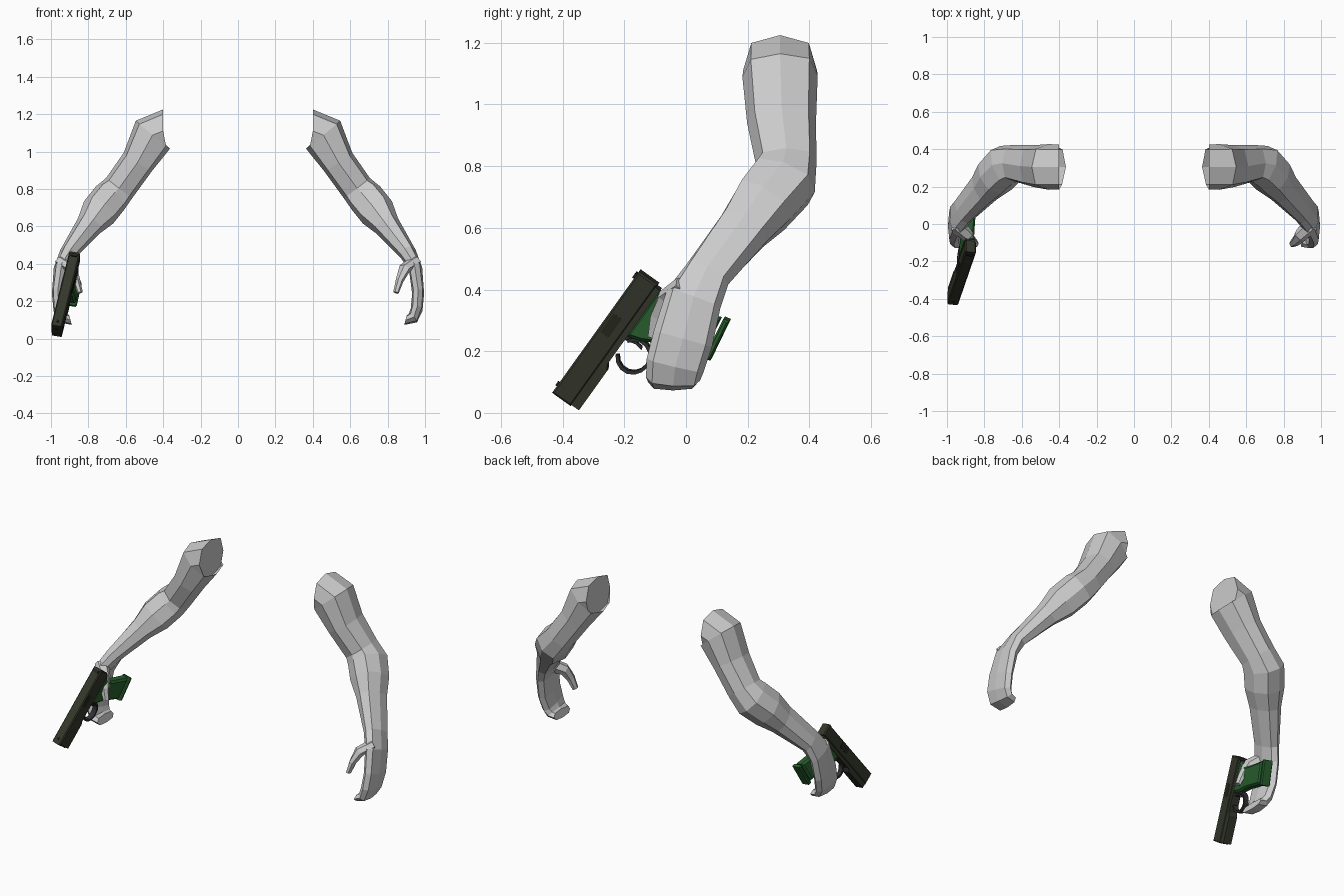
import bpy, bmesh, math
from mathutils import Vector, Matrix

if "Cube" in bpy.data.objects:
    bpy.data.objects.remove(bpy.data.objects["Cube"])


def material(name, rgb):
    m = bpy.data.materials.new(name)
    m.diffuse_color = (*rgb, 1)
    m.use_nodes = True
    m.node_tree.nodes["Principled BSDF"].inputs["Base Color"].default_value = m.diffuse_color
    return m


SKIN = material("pale_grey", (0.6, 0.6, 0.6))
SLIDE = material("dark_olive", (0.034, 0.038, 0.024))
PORT = material("black_olive", (0.018, 0.02, 0.013))
GREEN = material("grip_green", (0.022, 0.12, 0.028))
STEEL = material("dark_steel", (0.03, 0.03, 0.035))


def finish(bm, name, mat):
    bmesh.ops.recalc_face_normals(bm, faces=bm.faces)
    me = bpy.data.meshes.new(name)
    bm.to_mesh(me)
    bm.free()
    me.materials.append(mat)
    ob = bpy.data.objects.new(name, me)
    bpy.context.collection.objects.link(ob)
    return ob


def loft(name, rings, side, first=None, last=None, n=8):
    """Tube through rings of (x, y, z, thickness, width), mirrored by side."""
    bm = bmesh.new()
    pts = [Vector(r[:3]) for r in rings]
    prev = None
    for i, r in enumerate(rings):
        t = (pts[min(i + 1, len(pts) - 1)] - pts[max(i - 1, 0)]).normalized()
        if i == 0 and first:
            t = Vector(first).normalized()
        if i == len(rings) - 1 and last:
            t = Vector(last).normalized()
        y = Vector((0, 1, 0))
        b = (y - t * y.dot(t)).normalized()
        a = t.cross(b)
        ring = []
        for k in range(n):
            ang = 2 * math.pi * k / n
            grow = 1.1 if k % 2 else 1.0
            p = pts[i] + (a * r[3] * math.cos(ang) + b * r[4] * math.sin(ang)) * grow
            ring.append(bm.verts.new((p.x * side, p.y, p.z)))
        if prev:
            for k in range(n):
                j = (k + 1) % n
                bm.faces.new((prev[k], prev[j], ring[j], ring[k]))
        else:
            bm.faces.new(ring)
        prev = ring
    bm.faces.new(prev)
    return finish(bm, name, SKIN)


# Arm from shoulder cut through elbow and wrist to curled fingers
ARM = [
    (0.40, 0.305, 1.11, 0.115, 0.120),
    (0.455, 0.305, 1.09, 0.118, 0.122),
    (0.535, 0.310, 0.945, 0.090, 0.112),
    (0.635, 0.325, 0.805, 0.088, 0.098),
    (0.685, 0.315, 0.750, 0.098, 0.112),
    (0.745, 0.250, 0.675, 0.098, 0.105),
    (0.800, 0.190, 0.600, 0.070, 0.090),
    (0.912, 0.070, 0.450, 0.045, 0.078),
    (0.950, 0.025, 0.370, 0.036, 0.092),
    (0.963, -0.010, 0.240, 0.032, 0.098),
    (0.955, -0.035, 0.155, 0.032, 0.095),
    (0.935, -0.042, 0.110, 0.032, 0.088),
    (0.895, -0.042, 0.098, 0.026, 0.080),
]
THUMB = [
    (0.945, 0.000, 0.410, 0.030, 0.045),
    (0.890, -0.060, 0.370, 0.030, 0.036),
    (0.865, -0.090, 0.310, 0.020, 0.028),
    (0.845, -0.105, 0.245, 0.014, 0.020),
]
for side, label in ((1, "plain"), (-1, "armed")):
    loft(label + "_arm", ARM, side, (1, 0, 0), (-1, 0, 0.25))
    loft(label + "_thumb", THUMB, side, n=6)

# Pistol frame: l runs to the muzzle, h towards the grip end, s sideways
L = Vector((-0.197, -0.571, -0.797)).normalized()
H = Vector((0, 0.813, -0.582))
H = (H - L * H.dot(L)).normalized()
S = L.cross(H)
GUN = Matrix((L, H, S)).transposed().to_4x4()
GUN.translation = (-0.873, -0.15, 0.462)


def plate(name, profile, width, mat, bevel=0.0, offset=0.0):
    """Extrude an (l, h) outline to a slab centred on the pistol."""
    bm = bmesh.new()
    f = bm.faces.new([bm.verts.new((l, h, offset - width / 2)) for l, h in profile])
    ext = bmesh.ops.extrude_face_region(bm, geom=[f])
    vs = [v for v in ext["geom"] if isinstance(v, bmesh.types.BMVert)]
    bmesh.ops.translate(bm, verts=vs, vec=(0, 0, width))
    if bevel:
        long_edges = [e for e in bm.edges
                      if abs(e.verts[0].co.z - e.verts[1].co.z) < 1e-5]
        bmesh.ops.bevel(bm, geom=long_edges, offset=bevel, segments=1, affect='EDGES')
    bm.transform(GUN)
    return finish(bm, name, mat)


def box(l0, l1, h0, h1):
    return [(l0, h0), (l1, h0), (l1, h1), (l0, h1)]


# Slide, lower rail and surface details
plate("slide", box(0, 0.493, 0, 0.075), 0.06, SLIDE, 0.006)
plate("lower_rail", [(0.01, 0.07), (0.488, 0.07), (0.488, 0.104), (0.33, 0.104),
                     (0.31, 0.092), (0.01, 0.092)], 0.053, SLIDE)
plate("ejection_port", box(0.16, 0.235, 0.012, 0.045), 0.063, PORT)
plate("rear_sight", box(0.012, 0.03, -0.007, 0.004), 0.036, PORT)
plate("front_sight", box(0.455, 0.47, -0.006, 0.004), 0.012, PORT)
plate("muzzle_bore", box(0.485, 0.495, 0.02, 0.046), 0.026, PORT)

# Grip with base plate
plate("grip", [(0.01, 0.085), (0.20, 0.085), (0.185, 0.135), (0.15, 0.20),
               (0.102, 0.325), (-0.03, 0.305), (0.03, 0.17), (0.035, 0.125)],
      0.056, GREEN, 0.011)
plate("grip_base", [(-0.036, 0.312), (0.108, 0.334), (0.102, 0.356), (-0.04, 0.332)],
      0.062, GREEN, 0.006)

# Trigger guard hoop and trigger
arc = [math.radians(-60 + 300 * k / 12) for k in range(13)]
hoop = [(0.24 + 0.062 * math.cos(a), 0.146 + 0.058 * math.sin(a)) for a in arc]
hoop += [(0.24 + 0.05 * math.cos(a), 0.146 + 0.047 * math.sin(a)) for a in reversed(arc)]
plate("trigger_guard", hoop, 0.03, STEEL)
plate("trigger", [(0.195, 0.09), (0.215, 0.09), (0.205, 0.13), (0.21, 0.155),
                  (0.198, 0.15)], 0.014, STEEL)
